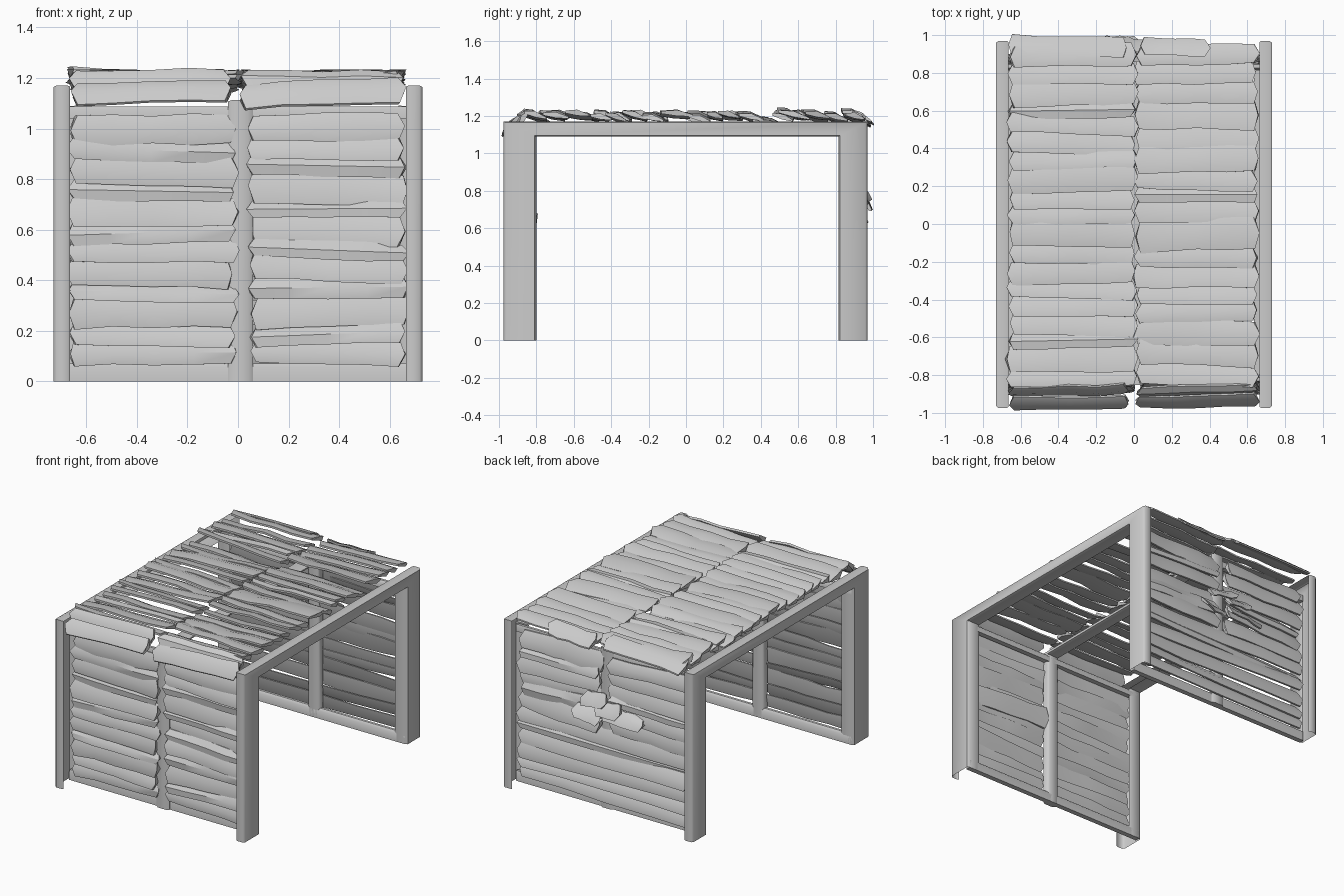
import bpy, math, random
from mathutils import Vector

if "Cube" in bpy.data.objects:
    bpy.data.objects.remove(bpy.data.objects["Cube"])

random.seed(7)
R = random.uniform


def make(name, verts, faces, angle=50):
    me = bpy.data.meshes.new(name)
    me.from_pydata(verts, [], faces)
    me.validate()
    ob = bpy.data.objects.new(name, me)
    bpy.context.collection.objects.link(ob)
    bpy.ops.object.select_all(action='DESELECT')
    ob.select_set(True)
    bpy.context.view_layer.objects.active = ob
    bpy.ops.object.mode_set(mode='EDIT')
    bpy.ops.mesh.select_all(action='SELECT')
    bpy.ops.mesh.normals_make_consistent(inside=False)
    bpy.ops.object.mode_set(mode='OBJECT')
    bpy.ops.object.shade_smooth_by_angle(angle=math.radians(angle))
    return ob


# Portal paths as (y, z): inside of the opening and outside of the frame
INNER = [(-.80, 0), (-.80, 1.09), (.815, 1.09), (.815, 0)]
OUTER = [(-.975, 0), (-.975, 1.17), (.97, 1.17), (.97, 0)]


def portal(name, profile, closed=False, side=1):
    """Sweep a profile of (x, depth 0..1) along the inverted U."""
    verts, faces, n = [], [], len(profile)
    for (iy, iz), (oy, oz) in zip(INNER, OUTER):
        for x, t in profile:
            verts.append((side * x, iy + (oy - iy) * t, iz + (oz - iz) * t))
    for s in range(3):
        for i in range(n if closed else n - 1):
            j = (i + 1) % n
            faces.append((s * n + i, s * n + j, (s + 1) * n + j, (s + 1) * n + i))
    if closed:
        faces += [tuple(range(n)), tuple(range(3 * n, 4 * n))]
    return make(name, verts, faces)


# Side channel frames, open towards the inside of the wall
CHANNEL = [(.635, .03), (.65, 0), (.715, 0), (.73, .06),
           (.73, .93), (.718, 1), (.675, 1), (.665, .96)]
portal("right_frame", CHANNEL)
portal("left_frame", CHANNEL, side=-1)

# Middle rib
portal("middle_frame", [(-.04, .22), (-.035, .06), (-.02, 0), (.04, 0),
                        (.055, .06), (.06, .22), (.04, .3), (-.02, .3)], closed=True)


# Horizontal rails joining the frames
def rail(name, y, z0, z1):
    s = 1 if y > 0 else -1
    prof = [(0, z0), (0, z1 - .015), (.012, z1), (.03, z1), (.035, z1 - .015), (.035, z0)]
    n = len(prof)
    verts = [(x, y + s * d, z) for x in (-.715, .715) for d, z in prof]
    faces = [(i, (i + 1) % n, n + (i + 1) % n, n + i) for i in range(n)]
    make(name, verts, faces + [tuple(range(n)), tuple(range(n, 2 * n))])


for label, y in (("front", -.80), ("back", .815)):
    rail(label + "_bottom_rail", y, 0, .07)
    rail(label + "_top_rail", y, 1.04, 1.088)


# Warped boards: pointed six-sided section with ragged ends
def add_plank(verts, faces, place, u0, u1, v0, v1, d, lean=.012, rough=1.0):
    base, n, stations = len(verts), 6, 5
    slope, drift = R(-.012, .012) * rough, R(-.012, .012) * rough
    mid, half = (v0 + v1) / 2, (v1 - v0) / 2 + .01
    section = [(-1, .010), (0, .022), (1, .004), (1, -.006), (0, -.010), (-1, -.004)]
    for k in range(stations):
        f = k / (stations - 1)
        end = -1 if k == 0 else (1 if k == stations - 1 else 0)
        width = half * R(.88, 1.08)
        lift = R(-.008, .008) * rough
        for i, (v, t) in enumerate(section):
            u = u0 + (u1 - u0) * f
            if end:
                u += end * (.012 if v == 0 else -.012) + R(-.006, .006)
            vv = mid + v * width + drift * (f - .5) * 2
            dd = d + t - v * lean + lift + slope * (f - .5) * 2
            verts.append(place(u, vv, dd))
    for k in range(stations - 1):
        for i in range(n):
            j = (i + 1) % n
            a = base + k * n
            faces.append((a + i, a + j, a + n + j, a + n + i))
    last = base + (stations - 1) * n
    faces.append(tuple(range(base, base + n)))
    faces.append(tuple(range(last, last + n)))


def panel(name, place, u0, u1, v0, v1, count, gaps=(), rough=1.0, lean=.012):
    """A stack of boards; boards whose index is in gaps are sunk and thin."""
    verts, faces = [], []
    cuts = [v0 + (v1 - v0) * (i + (R(-.25, .25) if 0 < i < count else 0)) / count
            for i in range(count + 1)]
    for i in range(count):
        d = R(-.008, .010) * rough - (.03 if i in gaps else 0)
        add_plank(verts, faces, place, u0 + R(-.012, .012), u1 + R(-.012, .012),
                  cuts[i], cuts[i + 1], d, lean * R(.5, 1.5), rough)
    make(name, verts, faces, 35)


def front(u, v, d): return (u, -.855 - d, v)
def back(u, v, d): return (u, .875 + d, v)
def roof(u, v, d): return (u, v, 1.196 + d)


panel("front_left_boards", front, -.655, -.02, .075, 1.045, 12)
panel("front_right_boards", front, .055, .655, .075, 1.05, 12, gaps=(6,))
panel("back_lower_boards", back, -.655, .655, .065, .55, 6)
panel("back_left_boards", back, -.655, -.03, .55, 1.07, 6)
panel("back_right_boards", back, .04, .655, .55, 1.07, 6, gaps=(2,))
panel("roof_left_boards", roof, -.655, 0, -.85, .94, 19, gaps=(13,))
panel("roof_right_boards", roof, .015, .64, -.85, .94, 17, gaps=(12,))


# Drooping boards on the roof ends
def eave(sign):
    slope = Vector((.13, -.105)).normalized()
    def place(u, v, d):
        return (u, sign * (.855 + slope.x * v - slope.y * d), 1.21 + slope.y * v + slope.x * d)
    return place


panel("front_left_eave", eave(-1), -.64, -.035, 0, .155, 2, rough=1.2)
panel("front_right_eave", eave(-1), .03, .64, 0, .155, 2, rough=1.2)


# Back roof edge stays nearly level
def back_edge(u, v, d): return (u, .90 + v, 1.20 - v * .35 + d)


panel("back_left_eave", back_edge, -.645, -.04, 0, .085, 1)
panel("back_right_eave", back_edge, .04, .40, 0, .075, 1)

# Splintered fragments around the broken middle of the back wall
verts, faces = [], []
for u0, u1, v, d in ((-.16, .01, .74, .085), (-.05, .14, .78, .06), (-.30, -.02, .69, .04),
                     (.02, .2, .66, .05)):
    add_plank(verts, faces, back, u0, u1, v - .035, v + .03, d, .03, 1.3)
make("back_splinters", verts, faces, 35)
